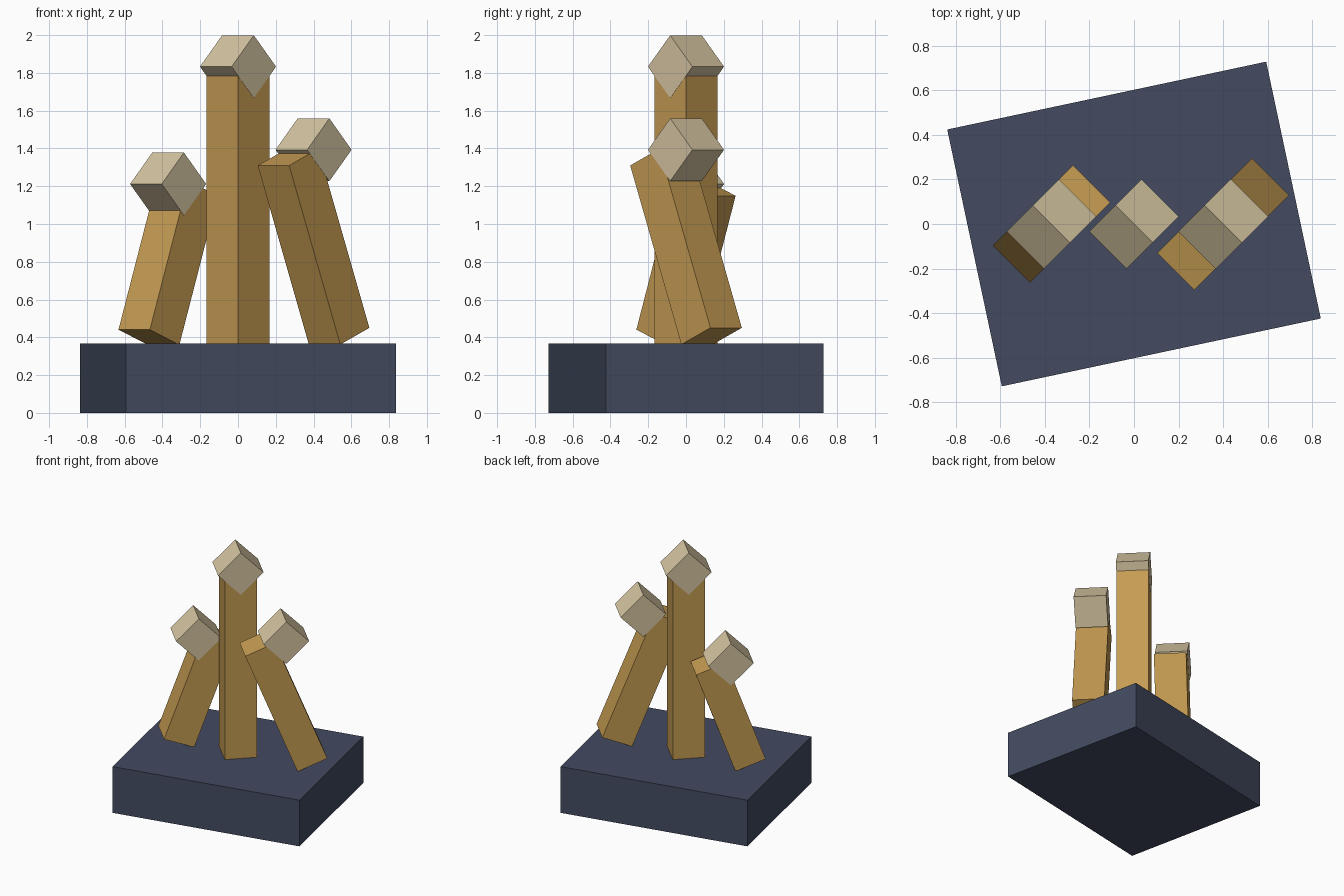
import bpy
from math import radians

if "Cube" in bpy.data.objects:
    bpy.data.objects.remove(bpy.data.objects["Cube"])


def material(name, rgb):
    m = bpy.data.materials.new(name)
    m.diffuse_color = (*rgb, 1)
    m.use_nodes = True
    m.node_tree.nodes["Principled BSDF"].inputs["Base Color"].default_value = m.diffuse_color
    return m


NAVY = material("navy", (0.056, 0.07, 0.117))
GOLD = material("gold", (0.56, 0.33, 0.085))
CREAM = material("cream", (0.67, 0.56, 0.36))


def box(name, size, loc, tilt, turn, mat):
    """Box tilted about its own y axis, then turned about z (degrees)."""
    bpy.ops.mesh.primitive_cube_add(size=1, location=loc,
                                    rotation=(0, radians(tilt), radians(turn)))
    ob = bpy.context.object
    ob.name = name
    ob.scale = size
    bpy.ops.object.transform_apply(location=False, rotation=False, scale=True)
    ob.data.materials.append(mat)
    return ob


BASE_H = 0.367
W = 0.235        # width of every post and cube

# base slab
box("base", (1.462, 1.177, BASE_H), (0, 0, BASE_H / 2), 0, 12, NAVY)

# posts with edge-up cubes: side, x, post centre z, post length, lean, cube centre z
for side, x, z, length, lean, cap_z in (
        ("left", -0.37, 0.795, 0.84, 20, 1.212),
        ("centre", 0.0, 1.098, 1.47, 0, 1.833),
        ("right", 0.40, 0.88, 1.022, -22, 1.393)):
    box(side + "_post", (W, W, length), (x, 0, z), lean, 45, GOLD)
    # a hair wider than the post so the flush sides do not coincide
    box(side + "_cap_cube", (W, W + 0.002, W), (x, 0, cap_z), 45, 45, CREAM)
